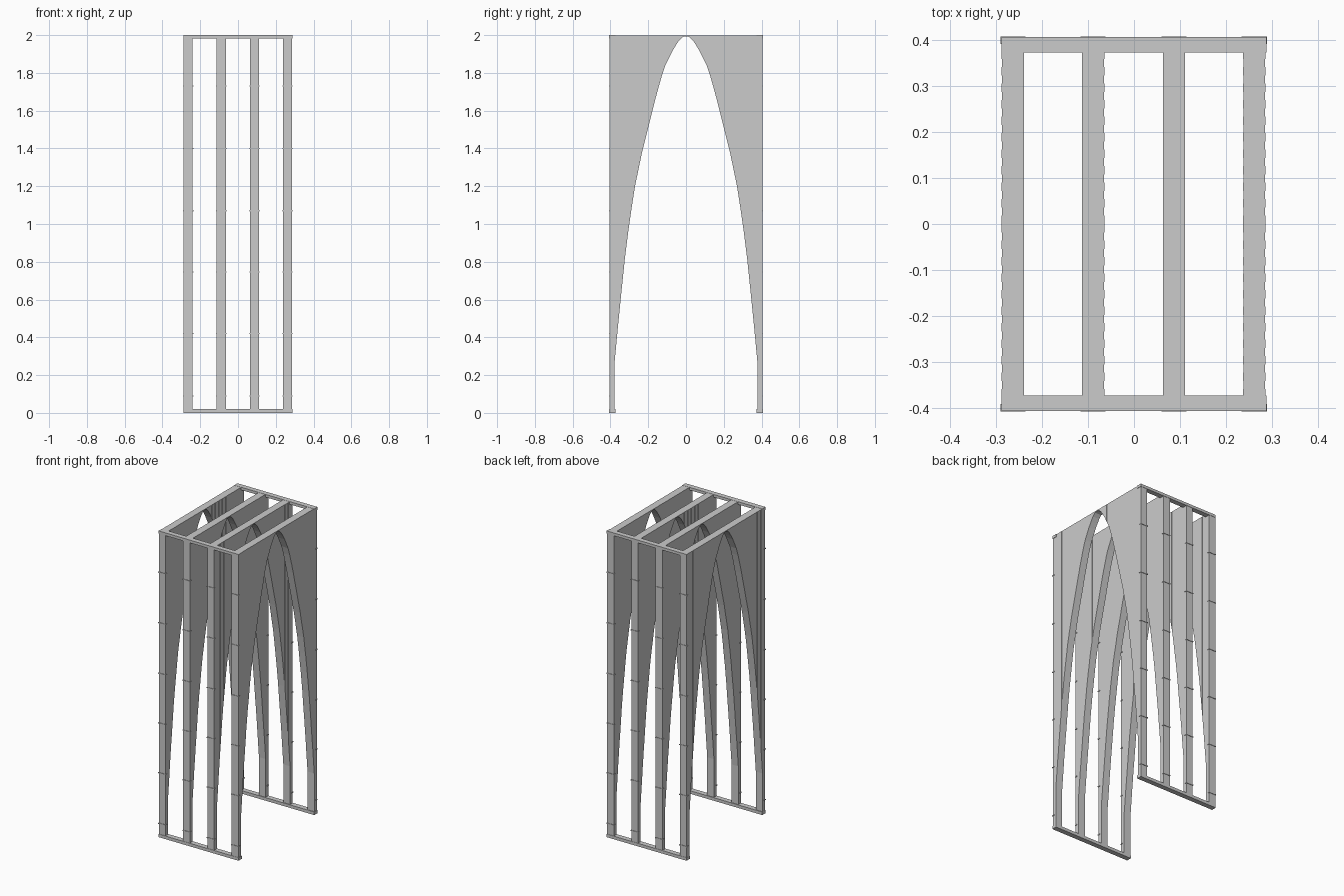
import bpy, bmesh

if "Cube" in bpy.data.objects:
    bpy.data.objects.remove(bpy.data.objects["Cube"])

RIB_X = (-0.264, -0.089, 0.087, 0.262)
HALF_W = 0.0243
OUT = 0.405      # outer face of the legs
LEG = 0.378      # inner face of the legs
FOOT = 0.018
TOP = 1.999

# Arch underside, half profile (y, z)
ARCH = [(0, 1.994), (0.02, 1.99), (0.04, 1.968), (0.07, 1.92), (0.115, 1.83),
        (0.155, 1.69), (0.195, 1.53), (0.235, 1.37), (0.27, 1.20), (0.295, 1.04),
        (0.318, 0.87), (0.335, 0.71), (0.352, 0.54), (0.365, 0.41), (LEG, 0.27)]


def arch_z(y):
    for (y0, z0), (y1, z1) in zip(ARCH, ARCH[1:]):
        if y <= y1:
            return z0 + (z1 - z0) * (y - y0) / (y1 - y0)
    return ARCH[-1][1]


def make_object(name, bm):
    bmesh.ops.recalc_face_normals(bm, faces=bm.faces)
    me = bpy.data.meshes.new(name)
    bm.to_mesh(me)
    bm.free()
    ob = bpy.data.objects.new(name, me)
    bpy.context.collection.objects.link(ob)
    return ob


def add_prism(bm, profile, x, hw):
    """Extrude a (y, z) outline across x."""
    a = [bm.verts.new((x - hw, y, z)) for y, z in profile]
    b = [bm.verts.new((x + hw, y, z)) for y, z in profile]
    n = len(profile)
    bm.faces.new(a)
    bm.faces.new(b[::-1])
    for i in range(n):
        j = (i + 1) % n
        bm.faces.new((a[i], a[j], b[j], b[i]))


def rect(y0, y1, z0, z1):
    return [(y0, z0), (y1, z0), (y1, z1), (y0, z1)]


# Laminated ribs: a leg and a row of upright boards cut to the arch on each side
BOARDS = 21
for k, x in enumerate(RIB_X):
    bm = bmesh.new()
    for s in (-1, 1):
        add_prism(bm, rect(s * LEG, s * OUT, FOOT, TOP), x, HALF_W)
        for i in range(BOARDS):
            y0, y1 = LEG * i / BOARDS, LEG * (i + 1) / BOARDS
            hw = HALF_W - 0.0004 * (i % 2)
            prof = [(y0, arch_z(y0)), (y1, arch_z(y1)), (y1, TOP), (y0, TOP)]
            add_prism(bm, [(s * y, z) for y, z in prof], x, hw)
    make_object(f"arched_rib_{k + 1}", bm)

    # Thin joint bands on the outer edge of each leg
    bm = bmesh.new()
    for s in (-1, 1):
        for z in (0.09, 0.42, 0.745, 1.07, 1.4, 1.73):
            add_prism(bm, rect(s * 0.392, s * 0.408, z - 0.003, z + 0.003),
                      x, HALF_W + 0.003)
    make_object(f"joint_bands_{k + 1}", bm)

# Rails tying the ribs together at the head and the foot
for side, s in (("front", -1), ("back", 1)):
    for level, z0, z1 in (("bottom", 0.0, 0.02), ("top", 1.982, 2.0)):
        bm = bmesh.new()
        add_prism(bm, rect(s * 0.374, s * 0.407, z0, z1), 0, 0.289)
        make_object(f"{side}_{level}_rail", bm)
